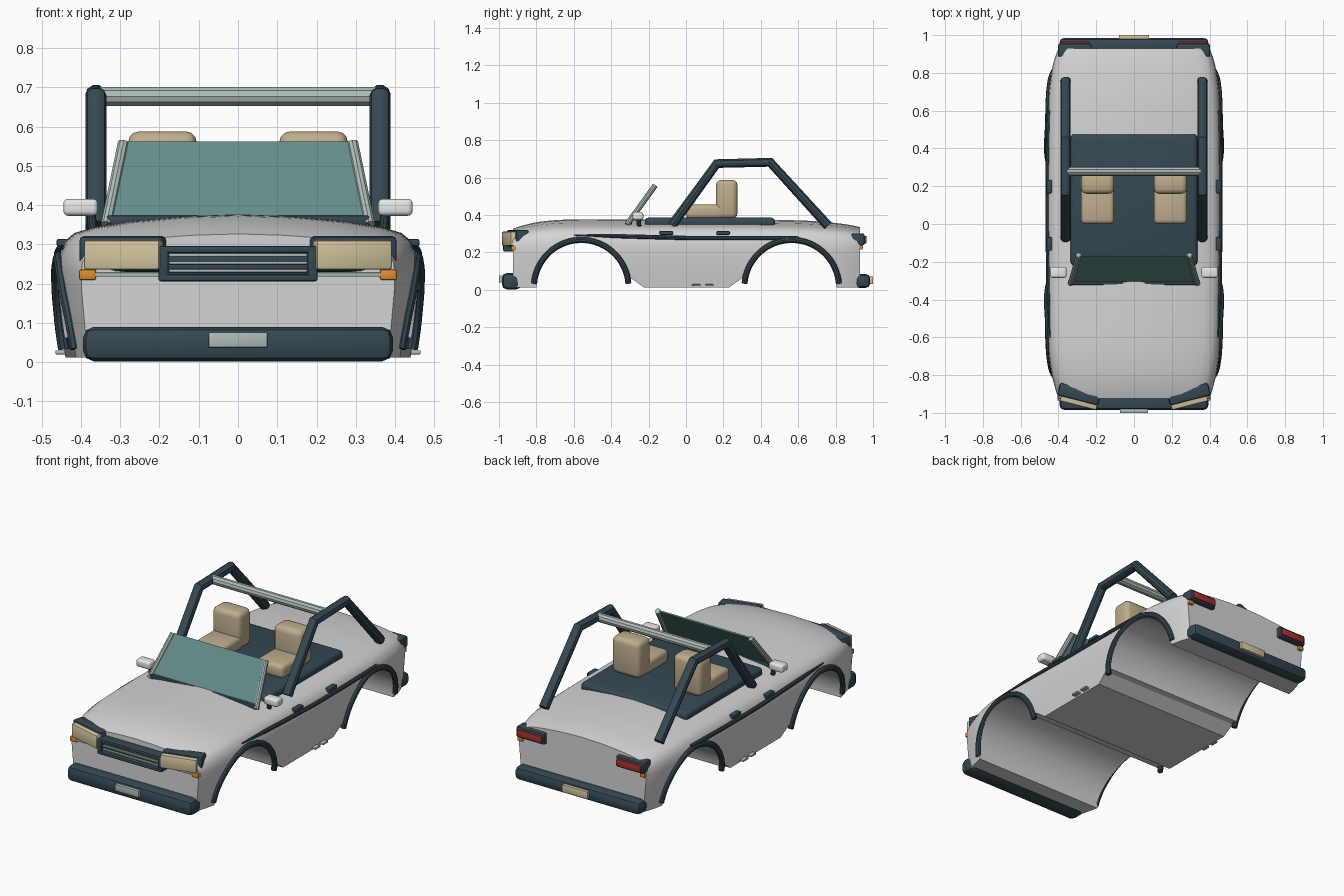
import bpy, bmesh
from math import sin, cos, pi, radians
from mathutils import Vector, Matrix

if "Cube" in bpy.data.objects:
    bpy.data.objects.remove(bpy.data.objects["Cube"])


def material(name, r, g, b):
    m = bpy.data.materials.new(name)
    m.use_nodes = True
    m.diffuse_color = (r, g, b, 1)
    m.node_tree.nodes["Principled BSDF"].inputs["Base Color"].default_value = (r, g, b, 1)
    return m


PAINT = material("pale grey paint", .66, .66, .66)
WHITE = material("white", .8, .8, .8)
NAVY = material("dark navy trim", .036, .065, .085)
GLASS = material("teal glass", .125, .265, .255)
SILVER = material("silver green metal", .42, .5, .47)
TAN = material("tan seat", .52, .42, .27)
CREAM = material("cream lamp", .65, .56, .34)
RED = material("red lamp", .38, .03, .03)
ORANGE = material("orange lamp", .72, .27, .03)


def finish(ob, mat, angle=35):
    ob.data.materials.clear()
    ob.data.materials.append(mat)
    bpy.ops.object.select_all(action='DESELECT')
    ob.select_set(True)
    bpy.context.view_layer.objects.active = ob
    if ob.type == 'CURVE':
        bpy.ops.object.convert(target='MESH')
        ob = bpy.context.object
    for mod in list(ob.modifiers):
        bpy.ops.object.modifier_apply(modifier=mod.name)
    bpy.ops.object.shade_smooth_by_angle(angle=radians(angle))
    return ob


def mesh_object(name, verts, faces):
    me = bpy.data.meshes.new(name)
    me.from_pydata(verts, [], faces)
    bm = bmesh.new()
    bm.from_mesh(me)
    bmesh.ops.recalc_face_normals(bm, faces=bm.faces)
    bm.to_mesh(me)
    bm.free()
    ob = bpy.data.objects.new(name, me)
    bpy.context.collection.objects.link(ob)
    return ob


def box(name, mat, x, y, z, bevel=.008, turn=0, segments=2):
    """Box given by its (low, high) ranges, bevelled and turned about z."""
    mid = Vector([(a + b) / 2 for a, b in (x, y, z)])
    size = [abs(b - a) for a, b in (x, y, z)]
    bm = bmesh.new()
    bmesh.ops.create_cube(bm, size=1, matrix=Matrix.Diagonal((*size, 1)))
    if bevel:
        bmesh.ops.bevel(bm, geom=bm.edges[:], offset=bevel, segments=segments,
                        profile=.5, affect='EDGES')
    bm.transform(Matrix.Translation(mid) @ Matrix.Rotation(turn, 4, 'Z'))
    me = bpy.data.meshes.new(name)
    bm.to_mesh(me)
    bm.free()
    ob = bpy.data.objects.new(name, me)
    bpy.context.collection.objects.link(ob)
    return finish(ob, mat)


def tube(name, mat, points, radius, taper=None):
    cu = bpy.data.curves.new(name, 'CURVE')
    cu.dimensions = '3D'
    cu.bevel_depth = radius
    cu.bevel_resolution = 3
    cu.use_fill_caps = True
    sp = cu.splines.new('POLY')
    sp.points.add(len(points) - 1)
    for i, p in enumerate(points):
        sp.points[i].co = (*p, 1)
        sp.points[i].radius = taper[i] if taper else 1
    ob = bpy.data.objects.new(name, cu)
    bpy.context.collection.objects.link(ob)
    return finish(ob, mat)


# Body stations: y, half width, height factor above the beltline
STATIONS = [Vector(s) for s in (
    (-.925, .4, .72), (-.86, .42, .84), (-.77, .44, .94), (-.62, .456, 1), (-.3, .462, 1),
    (.3, .462, 1), (.62, .456, .97), (.77, .442, .91), (.86, .425, .85), (.93, .4, .77))]
# Half section: width fraction, height
SECTION = [(.95, .012), (.975, .09), (.995, .18), (1, .235), (.99, .275), (.955, .308),
           (.9, .329), (.8, .343), (.6, .358), (.3, .371), (0, .376)]


def lift(z, k):
    return z if z < .2 else .2 + (z - .2) * k


def sample(a, b, c, d, t):
    return .5 * (2 * b + (c - a) * t + (2 * a - 5 * b + 4 * c - d) * t * t
                 + (3 * b - a - 3 * c + d) * t ** 3)


def body_side(y, z):
    """Half width of the body at a given y and z."""
    for a, b in zip(STATIONS, STATIONS[1:]):
        if y <= b.x:
            break
    s = a.lerp(b, max(0, min(1, (y - a.x) / (b.x - a.x))))
    for (f0, z0), (f1, z1) in zip(SECTION, SECTION[1:]):
        z0, z1 = lift(z0, s.z), lift(z1, s.z)
        if z <= z1:
            return s.y * (f0 + (f1 - f0) * max(0, (z - z0) / (z1 - z0)))
    return 0


rows = []
padded = [STATIONS[0]] + STATIONS + [STATIONS[-1]]
for i in range(len(STATIONS) - 1):
    rows += [sample(*padded[i:i + 4], t / 4) for t in range(4)]
rows.append(STATIONS[-1])
ring = SECTION + [(-f, z) for f, z in reversed(SECTION[:-1])]
n = len(ring)
verts = [(f * s.y, s.x, lift(z, s.z)) for s in rows for f, z in ring]
faces = [(r * n + i, r * n + (i + 1) % n, (r + 1) * n + (i + 1) % n, (r + 1) * n + i)
         for r in range(len(rows) - 1) for i in range(n)]
faces += [tuple(range(n)), tuple(range((len(rows) - 1) * n, len(rows) * n))]
body = mesh_object("body_shell", verts, faces)

# Wheel openings, with the sill chamfered on the cabin side
cutters = []
for cy, inward in ((-.56, 1), (.565, -1)):
    prof = [(cy - inward * .24, -.1)]
    prof += [(cy + inward * .24 * cos(a), .01 + .24 * sin(a))
             for a in [pi - (pi - .22) * i / 36 for i in range(37)]]
    prof += [(cy + inward * .27, .06), (cy + inward * .345, .005), (cy + inward * .345, -.1)]
    m = len(prof)
    cutter = mesh_object("arch_cutter", [(x, y, z) for x in (-.6, .6) for y, z in prof],
                         [tuple(range(m)), tuple(range(m, 2 * m))]
                         + [(i, (i + 1) % m, m + (i + 1) % m, m + i) for i in range(m)])
    cutter.hide_render = True
    cutters.append(cutter)
    mod = body.modifiers.new("arch", 'BOOLEAN')
    mod.operation = 'DIFFERENCE'
    mod.solver = 'EXACT'
    mod.object = cutter
finish(body, PAINT, 32)
for c in cutters:
    bpy.data.objects.remove(c)

# Cabin floor panel
box("cabin_panel", NAVY, (-.335, .335), (-.22, .475), (.33, .386), .02, segments=3)

# Bumpers and number plates
box("front_bumper", NAVY, (-.395, .395), (-.985, -.88), (.002, .09), .028)
box("rear_bumper", NAVY, (-.395, .395), (.9, .985), (.01, .085), .025)
box("front_plate", SILVER, (-.075, .075), (-1, -.98), (.038, .076), .002)
box("rear_plate", CREAM, (-.08, .08), (.98, 1), (.03, .072), .002)

# Grille
box("grille_back", NAVY, (-.19, .19), (-.955, -.9), (.215, .29), .006)
for z in (.215, .287):
    box("grille_rail", NAVY, (-.203, .203), (-.978, -.91), (z - .009, z + .009), .006)
for s in (-1, 1):
    box("grille_end", NAVY, (s * .19 - .013, s * .19 + .013), (-.978, -.91), (.207, .295), .006)
for z in (.233, .253, .273):
    box("grille_slat", SILVER, (-.176, .176), (-.966, -.95), (z - .004, z + .004), .002)
box("nose_strip", SILVER, (-.37, .37), (-.932, -.91), (.218, .228), .002)

for s, side in ((-1, "right"), (1, "left")):
    def span(a, b):
        return tuple(sorted((s * a, s * b)))

    # Lamps
    box(side + "_headlight_housing", NAVY, span(.18, .402), (-.935, -.865), (.23, .321), .012, s * .25)
    box(side + "_headlight", CREAM, span(.19, .388), (-.962, -.9), (.236, .311), .006, s * .25)
    box(side + "_front_indicator", ORANGE, span(.362, .405), (-.935, -.895), (.209, .236), .005)
    box(side + "_tail_housing", NAVY, span(.225, .402), (.885, .955), (.238, .302), .01)
    box(side + "_tail_lamp", RED, span(.235, .388), (.93, .966), (.248, .288), .005)
    box(side + "_rear_indicator", ORANGE, span(.37, .402), (.915, .945), (.215, .238), .005)

    # Wheel arch flares
    for cy, end in ((-.56, "front"), (.565, "rear")):
        pts = []
        for i in range(33):
            a = radians(5 + 170 * i / 32)
            y, z = cy + .253 * cos(a), .012 + .255 * sin(a)
            pts.append((s * (body_side(y, z) + .001), y, z))
        tube(f"{side}_{end}_flare", NAVY, pts, .016)

    # Side moulding, handles and sill tabs
    path = []
    for i in range(24):
        y = -.6 + 1.2 * i / 23
        z = .293 - .016 * min(1, i / 12)
        path.append((s * (body_side(y, z) + .001), y, z))
    tube(side + "_side_moulding", NAVY, path, .012, [min(1, .3 + i / 6) for i in range(24)])
    for y in (-.105, .198):
        box(side + "_door_handle", NAVY, span(.43, .462), (y - .036, y + .036), (.294, .314), .005)
    for y in (.055, .125):
        box(side + "_sill_tab", SILVER, span(.43, .465), (y - .022, y + .022), (.02, .03), .002)

    # Windscreen pillar and mirror
    tube(side + "_pillar", SILVER, [(s * .335, -.315, .35), (s * .292, -.165, .558)], .015)
    box(side + "_mirror", WHITE, span(.357, .445), (-.285, -.228), (.373, .416), .012, segments=3)
    tube(side + "_mirror_stalk", NAVY, [(s * .37, -.25, .335), (s * .375, -.255, .385)], .012)

    # Roll bar side hoop
    tube(side + "_roll_hoop", NAVY, [(s * .362, -.075, .345), (s * .362, .165, .675),
                                     (s * .362, .45, .682), (s * .362, .76, .342)], .027)

    # Seats
    box(side + "_seat_cushion", TAN, span(.105, .28), (0, .2), (.38, .456), .022, segments=3)
    box(side + "_seat_back", TAN, span(.105, .28), (.16, .275), (.38, .588), .028, segments=3)

# Roll bar cross tube
tube("roll_cross_bar", SILVER, [(-.355, .28, .677), (.355, .28, .677)], .025)

# Windscreen
glass = mesh_object("windscreen", [(-.33, -.315, .355), (.33, -.315, .355),
                                   (.288, -.167, .56), (-.288, -.167, .56)], [(0, 1, 2, 3)])
glass.modifiers.new("thickness", 'SOLIDIFY').thickness = .008
glass.modifiers["thickness"].offset = 0
finish(glass, GLASS)
box("windscreen_base", NAVY, (-.335, .335), (-.322, -.29), (.345, .374), .006)
